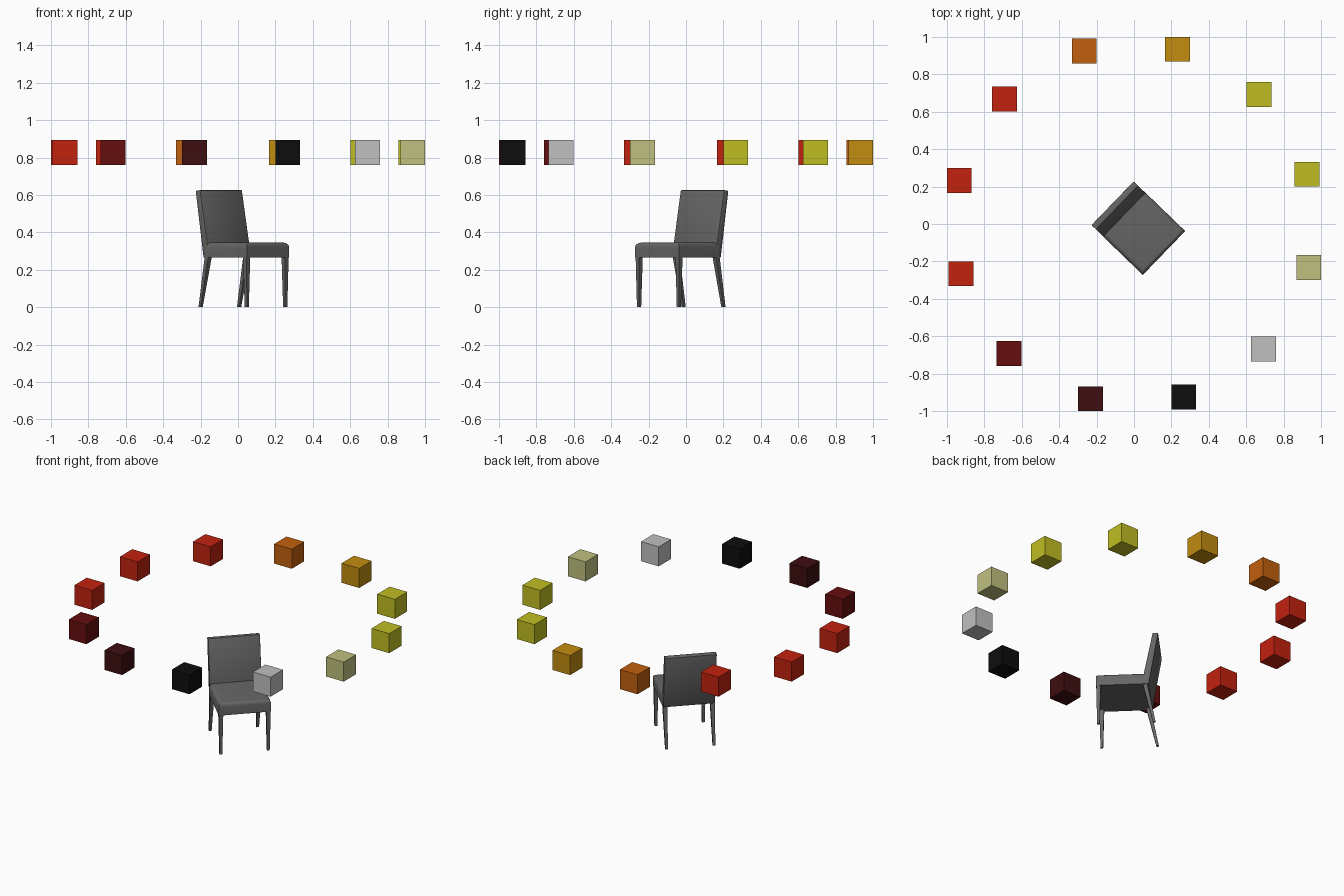
import bpy, bmesh, math
from mathutils import Vector, Matrix

if "Cube" in bpy.data.objects:
    bpy.data.objects.remove(bpy.data.objects["Cube"])


def linear(c):
    c /= 255
    return c / 12.92 if c <= 0.04045 else ((c + 0.055) / 1.055) ** 2.4


def material(name, rgb):
    m = bpy.data.materials.new(name)
    m.use_nodes = True
    colour = (*[linear(c) for c in rgb], 1)
    m.diffuse_color = colour
    m.node_tree.nodes["Principled BSDF"].inputs["Base Color"].default_value = colour
    return m


charcoal = material("charcoal_grey", (102, 102, 102))
black = material("black", (13, 13, 13))
maroon = material("dark_maroon", (62, 14, 16))
dark_red = material("dark_red", (102, 14, 14))
red = material("bright_red", (194, 34, 15))
orange = material("orange", (194, 96, 14))
amber = material("amber", (194, 140, 16))
yellow = material("yellow", (192, 190, 34))
khaki = material("pale_khaki", (192, 192, 128))
silver = material("silver", (192, 192, 192))

# The chair is turned on the spot: its own front is local +x
TURN = Matrix.Rotation(math.radians(-44), 4, 'Z')


def finish(name, bm, mat, matrix=None, smooth=False):
    bmesh.ops.recalc_face_normals(bm, faces=bm.faces)
    mesh = bpy.data.meshes.new(name)
    bm.to_mesh(mesh)
    bm.free()
    mesh.materials.append(mat)
    obj = bpy.data.objects.new(name, mesh)
    bpy.context.collection.objects.link(obj)
    if matrix:
        obj.matrix_world = matrix
    if smooth:
        bpy.ops.object.select_all(action='DESELECT')
        obj.select_set(True)
        bpy.context.view_layer.objects.active = obj
        bpy.ops.object.shade_smooth_by_angle(angle=math.radians(35))
    return obj


def extrude_profile(profile, half_width):
    """Side profile in local x, z pulled across the chair's width."""
    bm = bmesh.new()
    face = bm.faces.new([bm.verts.new((x, -half_width, z)) for x, z in profile])
    new = bmesh.ops.extrude_face_region(bm, geom=[face])["geom"]
    bmesh.ops.translate(bm, vec=(0, 2 * half_width, 0),
                        verts=[v for v in new if isinstance(v, bmesh.types.BMVert)])
    return bm


# Seat cushion, rounded along its top edges
bm = extrude_profile([(-0.085, 0.265), (0.223, 0.265), (0.223, 0.345), (-0.085, 0.345)], 0.163)
top = [e for e in bm.edges if all(v.co.z > 0.34 for v in e.verts)
       and any(v.co.x > 0 for v in e.verts)]
bmesh.ops.bevel(bm, geom=top, offset=0.024, segments=4, profile=0.5, affect='EDGES')
finish("seat", bm, charcoal, TURN, True)

# Reclined backrest running down to the underside of the seat
bm = extrude_profile([(-0.102, 0.265), (-0.057, 0.265), (-0.126, 0.626), (-0.16, 0.622)], 0.162)
bmesh.ops.bevel(bm, geom=bm.edges[:], offset=0.004, segments=2, profile=0.5, affect='EDGES')
finish("backrest", bm, charcoal, TURN, True)


def leg(name, foot_x, top_x, side):
    bm = bmesh.new()
    bmesh.ops.create_cube(bm, size=1)
    for v in bm.verts:
        upper = v.co.z > 0
        width = 0.027 if upper else 0.016
        x = top_x if upper else foot_x
        v.co = Vector((x + v.co.x * width, side * 0.148 + v.co.y * width, 0.27 if upper else 0))
    finish(name, bm, charcoal, TURN)


# Tapered legs, the rear pair splayed backwards
for side, label in ((1, "left"), (-1, "right")):
    leg("front_leg_" + label, 0.208, 0.207, side)
    leg("rear_leg_" + label, -0.135, -0.078, side)

# Ring of floating cubes, counter-clockwise from the model's left
ring = [yellow, yellow, amber, orange, red, red, red, dark_red, maroon, black, silver, khaki]
for i, mat in enumerate(ring):
    angle = math.radians(16 + 30 * i)
    bm = bmesh.new()
    bmesh.ops.create_cube(bm, size=0.132)
    place = Matrix.Translation((0.9626 * math.cos(angle), 0.9626 * math.sin(angle), 0.827))
    finish("ring_cube_%d" % (i + 1), bm, mat, place)
